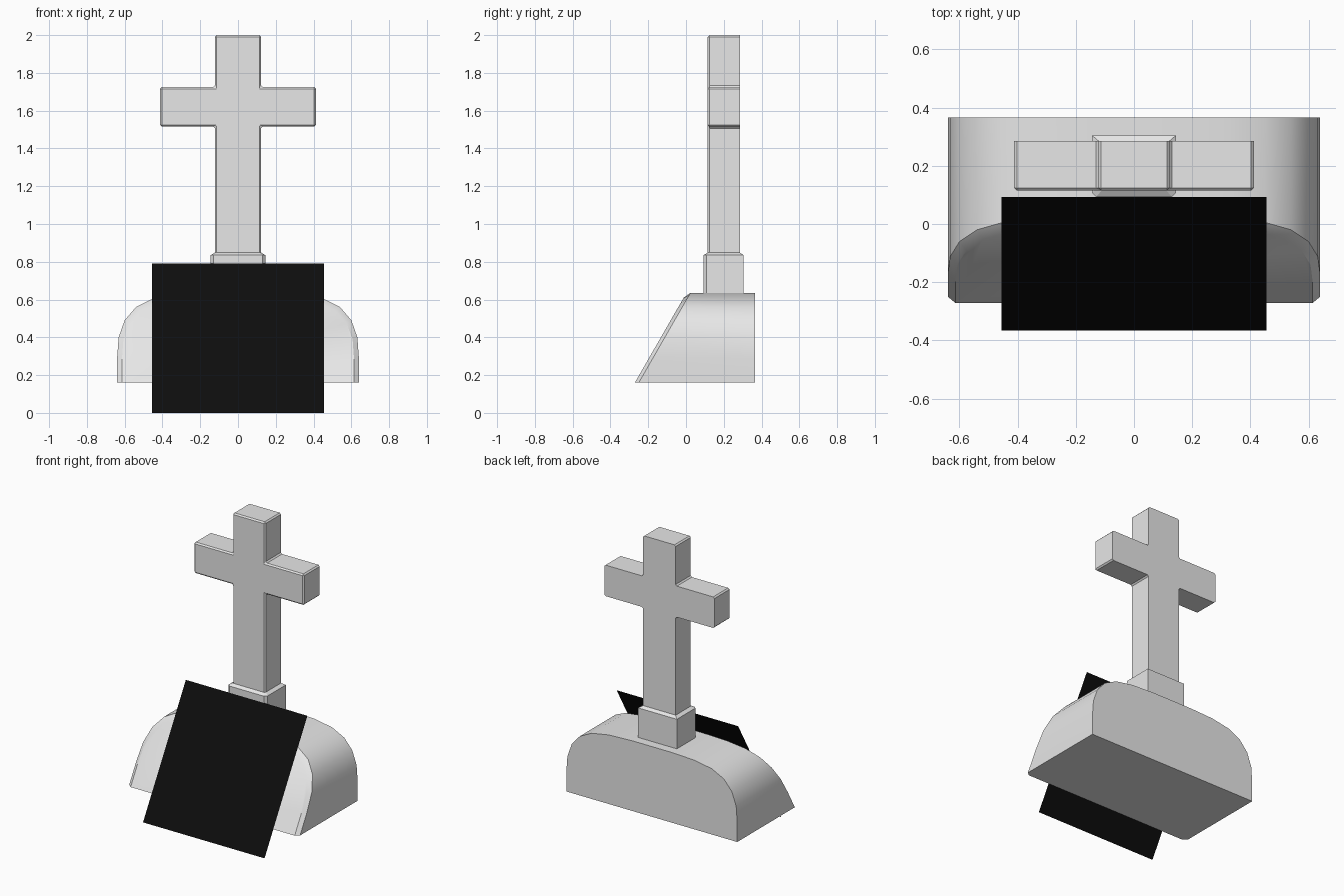
import bpy, bmesh
from math import radians

if "Cube" in bpy.data.objects:
    bpy.data.objects.remove(bpy.data.objects["Cube"])


def material(name, value):
    mat = bpy.data.materials.new(name)
    mat.use_nodes = True
    colour = (value, value, value, 1)
    mat.diffuse_color = colour
    mat.node_tree.nodes["Principled BSDF"].inputs["Base Color"].default_value = colour
    return mat


stone = material("pale_stone", 0.8)
black = material("black_plaque", 0.004)


def add_object(name, bm, mat, smooth=False):
    if mat == stone:
        bmesh.ops.recalc_face_normals(bm, faces=bm.faces)
    mesh = bpy.data.meshes.new(name)
    bm.to_mesh(mesh)
    bm.free()
    mesh.materials.append(mat)
    obj = bpy.data.objects.new(name, mesh)
    bpy.context.collection.objects.link(obj)
    if smooth:
        bpy.ops.object.select_all(action="DESELECT")
        obj.select_set(True)
        bpy.context.view_layer.objects.active = obj
        bpy.ops.object.shade_smooth_by_angle(angle=radians(30))
    return obj


def loft(loops):
    """Join closed loops of points in order and cap both ends."""
    bm = bmesh.new()
    rings = [[bm.verts.new(p) for p in loop] for loop in loops]
    n = len(rings[0])
    for a, b in zip(rings, rings[1:]):
        for i in range(n):
            j = (i + 1) % n
            bm.faces.new((a[i], a[j], b[j], b[i]))
    bm.faces.new(rings[0])
    bm.faces.new(rings[-1])
    return bm


def mirrored(half):
    return half + [(-x, z) for x, z in reversed(half)]


# Rounded base with a sloping, chamfered front
BOTTOM, SLOPE = 0.16, 0.575
arch = mirrored([(0.64, BOTTOM), (0.64, 0.29), (0.632, 0.4), (0.6, 0.49),
                 (0.54, 0.56), (0.45, 0.605), (0.32, 0.628), (0.15, 0.635)])
inner = [(x * 0.96, BOTTOM + (z - BOTTOM) * 0.95) for x, z in arch]


def on_slope(outline, start):
    return [(x, start + (z - BOTTOM) * SLOPE, z) for x, z in outline]


add_object("base", loft([[(x, 0.366, z) for x, z in arch],
                         on_slope(arch, -0.25),
                         on_slope(inner, -0.271)]), stone, smooth=True)


# Pedestal block with chamfered front corners, tapering to the shaft
def block_loop(w, front, back, cut, z):
    half = [(w, back), (w, front + cut), (w - cut, front)]
    return [(x, y, z) for x, y in mirrored(half)]


add_object("pedestal", loft([block_loop(0.145, 0.093, 0.305, 0.015, 0.6),
                             block_loop(0.145, 0.093, 0.305, 0.015, 0.835),
                             block_loop(0.12, 0.117, 0.284, 0.01, 0.85)]), stone)

# Cross with chamfers everywhere except around the back face
FRONT, BACK = 0.115, 0.285
outline = mirrored([(0.122, 0.8), (0.122, 1.515), (0.412, 1.515),
                    (0.412, 1.725), (0.122, 1.725), (0.122, 2.0)])
bm = loft([[(x, y, z) for x, z in outline] for y in (FRONT, BACK)])
bmesh.ops.recalc_face_normals(bm, faces=bm.faces)
edges = [e for e in bm.edges if min(v.co.y for v in e.verts) < BACK - 0.01]
bmesh.ops.bevel(bm, geom=edges, offset=0.009, segments=1, affect="EDGES")
add_object("cross", bm, stone)

# Thin leaning plaque
bm = bmesh.new()
bm.faces.new([bm.verts.new(p) for p in ((-0.455, -0.366, 0), (0.455, -0.366, 0),
                                        (0.455, 0.092, 0.79), (-0.455, 0.092, 0.79))])
add_object("plaque", bm, black)
